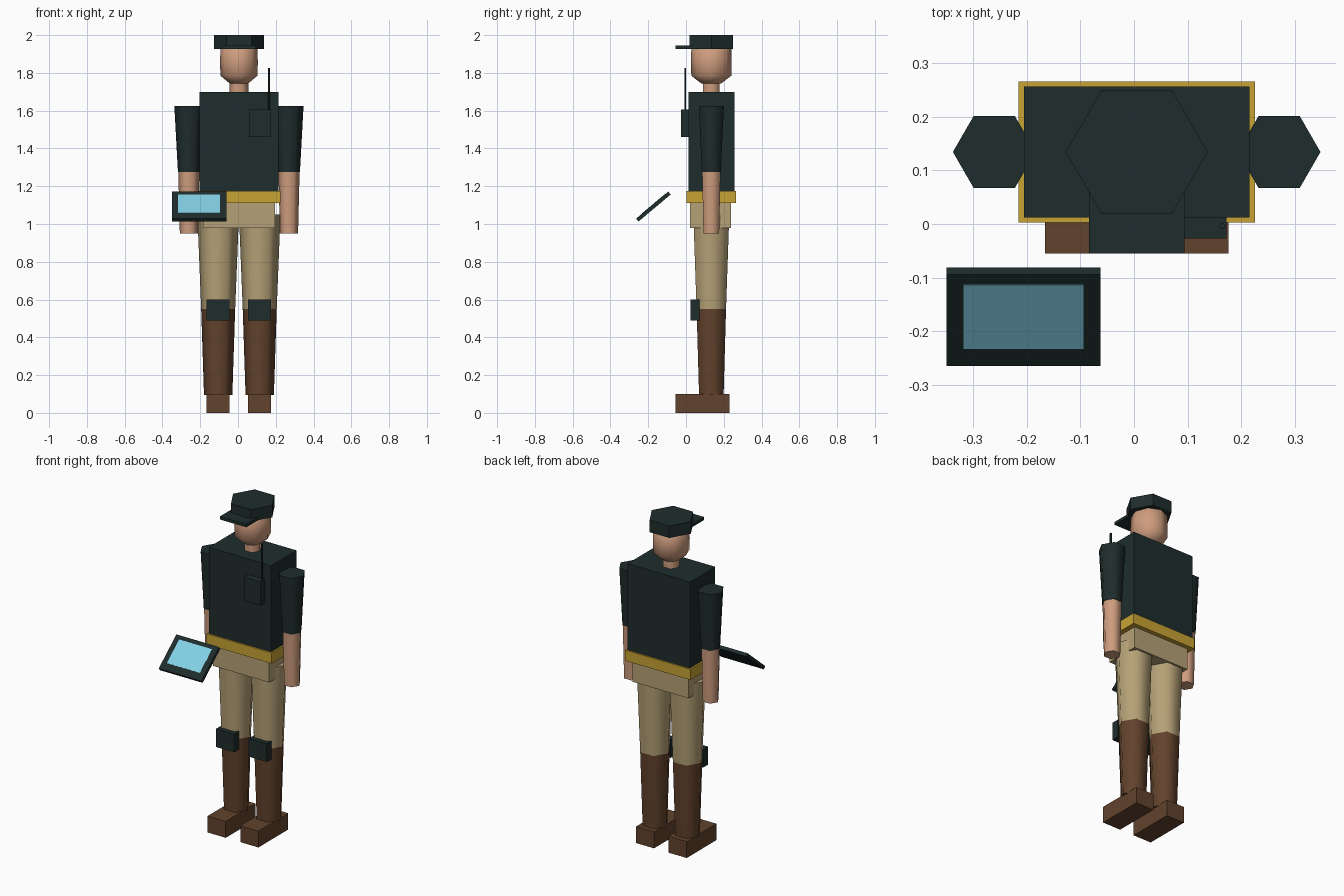
import bpy, math
from mathutils import Vector

if "Cube" in bpy.data.objects:
    bpy.data.objects.remove(bpy.data.objects["Cube"])


def material(name, srgb):
    m = bpy.data.materials.new(name)
    col = [(c / 255) ** 2.2 for c in srgb] + [1]
    m.use_nodes = True
    m.diffuse_color = col
    m.node_tree.nodes["Principled BSDF"].inputs["Base Color"].default_value = col
    return m


dark = material("dark slate", (36, 48, 48))
skin = material("skin", (205, 155, 125))
khaki = material("khaki", (180, 160, 118))
brown = material("brown leather", (98, 68, 48))
gold = material("gold belt", (198, 162, 55))
glass = material("screen blue", (130, 208, 228))

CX, CY = 0.005, 0.134  # axis of the body


def finish(name, mat, smooth=None):
    ob = bpy.context.object
    ob.name = name
    ob.data.materials.append(mat)
    if smooth:
        bpy.ops.object.shade_smooth_by_angle(angle=math.radians(smooth))
    return ob


def box(name, mat, x, y, z):
    """Box from its (min, max) range on each axis."""
    lo, hi = Vector((x[0], y[0], z[0])), Vector((x[1], y[1], z[1]))
    bpy.ops.mesh.primitive_cube_add(size=1, location=(lo + hi) / 2)
    bpy.context.object.scale = hi - lo
    bpy.ops.object.transform_apply(location=False)
    return finish(name, mat)


def taper(name, mat, x, z, r, y=CY, sides=6, smooth=None):
    """Tapered prism with corners on the x axis; z and r run bottom to top."""
    bpy.ops.mesh.primitive_cone_add(
        vertices=sides, radius1=r[0], radius2=r[1], depth=z[1] - z[0],
        location=(x, y, sum(z) / 2), rotation=(0, 0, math.pi / 2))
    bpy.ops.object.transform_apply(location=False)
    return finish(name, mat, smooth)


def about(half, c=CX):
    return (c - half, c + half)


# Torso
box("torso", dark, about(0.21), (0.012, 0.256), (1.175, 1.70))
box("belt", gold, about(0.22), (0.003, 0.265), (1.11, 1.175))
box("hips", khaki, about(0.19), (0.022, 0.238), (0.98, 1.11))

# Arms and legs on both sides
for side, s in (("left", 1), ("right", -1)):
    arm_x, leg_x = CX + s * 0.265, CX + s * 0.11
    taper(side + "_sleeve", dark, arm_x, (1.275, 1.625), (0.058, 0.077), smooth=65)
    taper(side + "_forearm", skin, arm_x, (0.95, 1.275), (0.048, 0.056), smooth=65)
    taper(side + "_thigh", khaki, leg_x, (0.55, 1.05), (0.09, 0.11), smooth=65)
    taper(side + "_boot_shaft", brown, leg_x, (0.095, 0.55), (0.075, 0.09), smooth=65)
    box(side + "_shoe", brown, about(0.061, leg_x), (-0.055, 0.23), (0, 0.1))
    box(side + "_knee_pad", dark, about(0.061, leg_x), (0.025, 0.072), (0.49, 0.60))

# Neck and head
taper("neck", skin, CX, (1.69, 1.80), (0.05, 0.05), smooth=65)
bpy.ops.mesh.primitive_uv_sphere_add(segments=8, ring_count=6, radius=1,
                                     location=(CX, CY, 1.855))
head = bpy.context.object
for v in head.data.vertices:
    # Straight cheeks, tapering to a blunt chin and crown
    level = round(abs(math.asin(max(-1, min(1, v.co.z)))) / math.radians(30))
    ring = max(math.hypot(v.co.x, v.co.y), 1e-6)
    width = (1.0, 0.98, 0.5, 0.0)[level]
    v.co.x *= 0.1 * width / ring
    v.co.y *= 0.108 * width / ring
    v.co.z = math.copysign((0, 0.07, 0.11, 0.12)[level], v.co.z)
finish("head", skin, 65)

# Cap
taper("cap", dark, CX, (1.927, 2.0), (0.132, 0.132))
box("cap_brim", dark, about(0.089), (-0.055, 0.06), (1.927, 1.945))

# Chest radio
box("radio", dark, (0.058, 0.172), (-0.027, 0.014), (1.46, 1.605))
taper("radio_antenna", dark, 0.164, (1.60, 1.825), (0.006, 0.006), y=-0.004)

# Tilted tablet held out in front
tilt = math.radians(40)
centre = Vector((-0.2055, -0.1725, 1.0925))
for name, mat, size, offset in (
        ("tablet", dark, (0.287, 0.222, 0.02), (0, 0, 0)),
        ("tablet_screen", glass, (0.223, 0.155, 0.004), (0, 0.009, 0.0095))):
    shift = Vector(offset)
    bpy.ops.mesh.primitive_cube_add(size=1)
    ob = finish(name, mat)
    ob.scale = size
    ob.rotation_euler.x = tilt
    shift.rotate(ob.rotation_euler)
    ob.location = centre + shift
